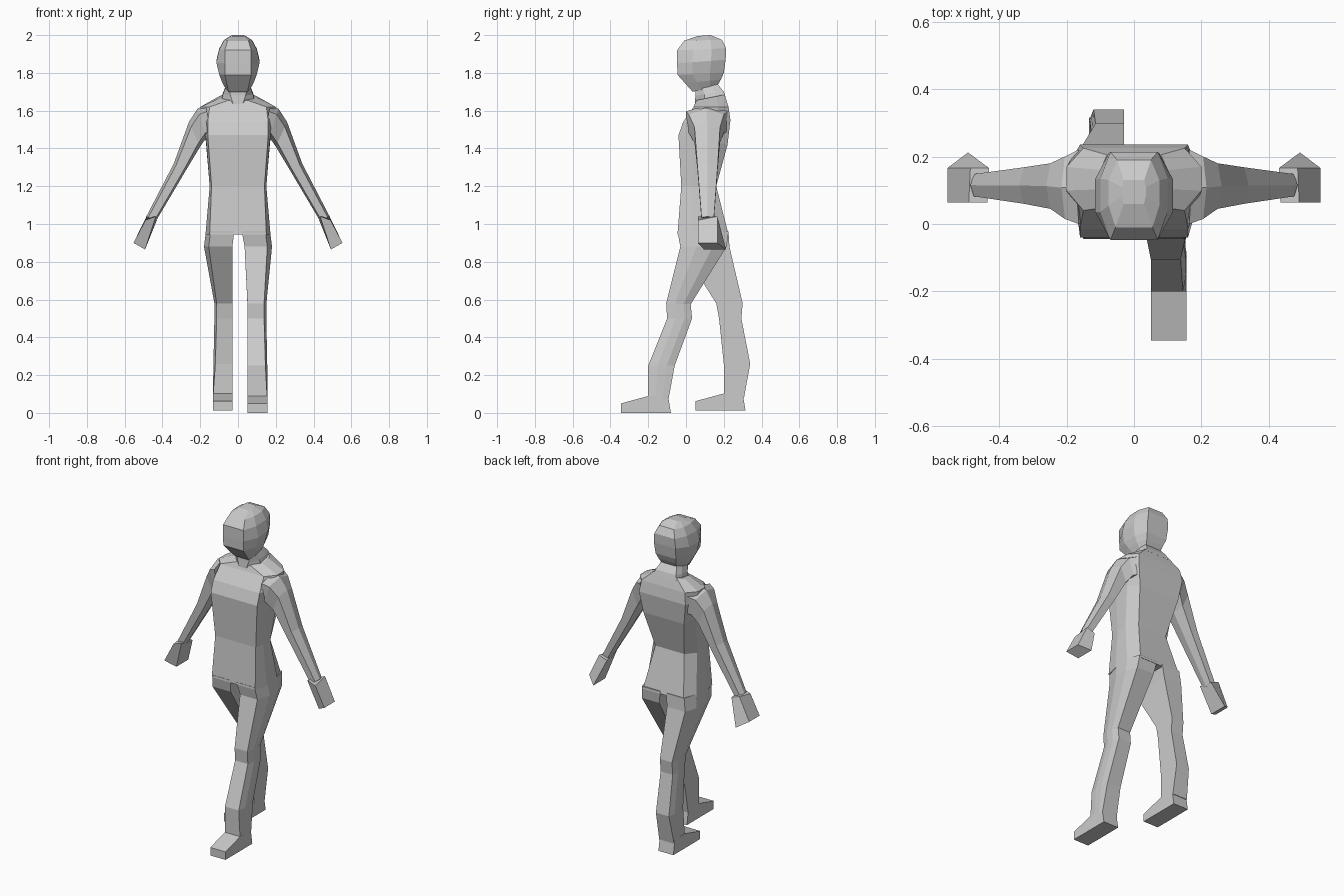
import bpy, bmesh
from mathutils import Vector


def loft(name, rings):
    """Skin a stack of equal-length point rings and cap both ends."""
    bm = bmesh.new()
    loops = [[bm.verts.new(p) for p in r] for r in rings]
    n = len(loops[0])
    for a, b in zip(loops, loops[1:]):
        for i in range(n):
            j = (i + 1) % n
            bm.faces.new((a[i], a[j], b[j], b[i]))
    bm.faces.new(loops[0][::-1])
    bm.faces.new(loops[-1])
    bmesh.ops.recalc_face_normals(bm, faces=bm.faces)
    me = bpy.data.meshes.new(name)
    bm.to_mesh(me)
    bm.free()
    ob = bpy.data.objects.new(name, me)
    bpy.context.collection.objects.link(ob)
    return ob


def body_ring(zf, zb, fw, w, bw, yf, yb):
    """Octagon: front, side and back half widths, tilted from zf to zb."""
    d = yb - yf
    half = [(fw, 0), (w, 0.32), (w, 0.7), (bw, 1)]
    pts = [(x, t) for x, t in half] + [(-x, t) for x, t in reversed(half)]
    return [(x, yf + d * t, zf + (zb - zf) * t) for x, t in pts]


def arm_ring(s, outer, inner, y0, y1):
    """Hexagon spanning an outer and an inner (x, z) point."""
    o, i = Vector(outer), Vector(inner)
    ym = (y0 + y1) / 2
    pts = [(1, ym), (0.8, y0), (0.15, y0), (0, ym), (0.15, y1), (0.8, y1)]
    return [(s * i.lerp(o, t).x, y, i.lerp(o, t).y) for t, y in pts]


def leg_ring(s, zf, zb, yf, yb, xi, xo, bev):
    """Six-sided leg section with a bevelled outer side."""
    d = yb - yf
    pts = [(xi, 0), (xo - bev, 0), (xo, 0.35), (xo, 0.7), (xo - bev, 1), (xi, 1)]
    return [(s * x, yf + d * t, zf + (zb - zf) * t) for x, t in pts]


# torso
loft("torso", [body_ring(*r) for r in [
    (0.945, 0.945, 0.15, 0.172, 0.14, -0.045, 0.225),
    (1.20, 1.20, 0.14, 0.15, 0.10, -0.025, 0.16),
    (1.47, 1.42, 0.16, 0.17, 0.14, -0.04, 0.22),
    (1.54, 1.55, 0.16, 0.19, 0.16, -0.015, 0.235),
    (1.62, 1.62, 0.15, 0.20, 0.15, 0.04, 0.225),
    (1.655, 1.685, 0.05, 0.10, 0.08, 0.055, 0.205)]])

# neck
loft("neck", [body_ring(*r) for r in [
    (1.62, 1.67, 0.02, 0.09, 0.08, 0.045, 0.21),
    (1.68, 1.70, 0.04, 0.08, 0.07, 0.05, 0.20),
    (1.73, 1.75, 0.05, 0.06, 0.05, 0.05, 0.16)]])

# head
loft("head", [body_ring(*r) for r in [
    (1.70, 1.73, 0.05, 0.062, 0.05, 0.035, 0.165),
    (1.745, 1.765, 0.06, 0.085, 0.06, -0.005, 0.185),
    (1.79, 1.80, 0.07, 0.10, 0.07, -0.045, 0.20),
    (1.85, 1.87, 0.07, 0.115, 0.075, -0.047, 0.21),
    (1.92, 1.93, 0.07, 0.10, 0.07, -0.047, 0.213),
    (1.97, 1.975, 0.055, 0.075, 0.05, -0.01, 0.19),
    (1.995, 2.0, 0.03, 0.035, 0.03, 0.06, 0.13)]])

for s, side in ((-1, "right"), (1, "left")):
    # arms
    loft(side + "_arm", [arm_ring(s, *r) for r in [
        ((0.17, 1.63), (0.14, 1.46), 0.0, 0.22),
        ((0.215, 1.61), (0.165, 1.46), 0.015, 0.20),
        ((0.26, 1.54), (0.20, 1.41), 0.045, 0.18),
        ((0.34, 1.32), (0.275, 1.285), 0.06, 0.168),
        ((0.485, 1.04), (0.435, 1.015), 0.082, 0.148)]])
    # hands
    loft(side + "_hand", [
        [(s * 0.49, 0.063, 1.02), (s * 0.485, 0.166, 1.04),
         (s * 0.43, 0.166, 1.02), (s * 0.435, 0.063, 1.04)],
        [(s * 0.553, 0.063, 0.90), (s * 0.553, 0.166, 0.90),
         (s * 0.492, 0.212, 0.865), (s * 0.492, 0.095, 0.865)]])

# striding leg in front
loft("front_leg", [leg_ring(1, *r) for r in [
    (0.96, 0.96, -0.045, 0.225, 0.02, 0.17, 0.025),
    (0.88, 0.88, -0.03, 0.215, 0.035, 0.18, 0.025),
    (0.58, 0.575, -0.105, 0.025, 0.05, 0.15, 0.012),
    (0.50, 0.50, -0.10, 0.032, 0.05, 0.15, 0.012),
    (0.25, 0.25, -0.20, -0.06, 0.05, 0.155, 0.01),
    (0.07, 0.07, -0.20, -0.093, 0.05, 0.155, 0.0)]])

# trailing leg
loft("back_leg", [leg_ring(-1, *r) for r in [
    (0.96, 0.96, -0.045, 0.225, 0.02, 0.17, 0.025),
    (0.88, 0.88, -0.03, 0.23, 0.03, 0.18, 0.025),
    (0.58, 0.58, 0.16, 0.30, 0.03, 0.125, 0.012),
    (0.50, 0.50, 0.175, 0.293, 0.03, 0.125, 0.012),
    (0.26, 0.26, 0.20, 0.34, 0.03, 0.13, 0.01),
    (0.08, 0.08, 0.20, 0.307, 0.03, 0.133, 0.0)]])

# feet: side profile extruded across the width
for name, x0, x1, y, z in (("front_foot", 0.05, 0.155, -0.345, 0.0),
                           ("back_foot", -0.133, -0.03, 0.05, 0.012)):
    profile = [(0, 0), (0.265, 0), (0.25, 0.09), (0.148, 0.09), (0, 0.05)]
    loft(name, [[(x, y + a, z + b) for a, b in profile] for x in (x0, x1)])
